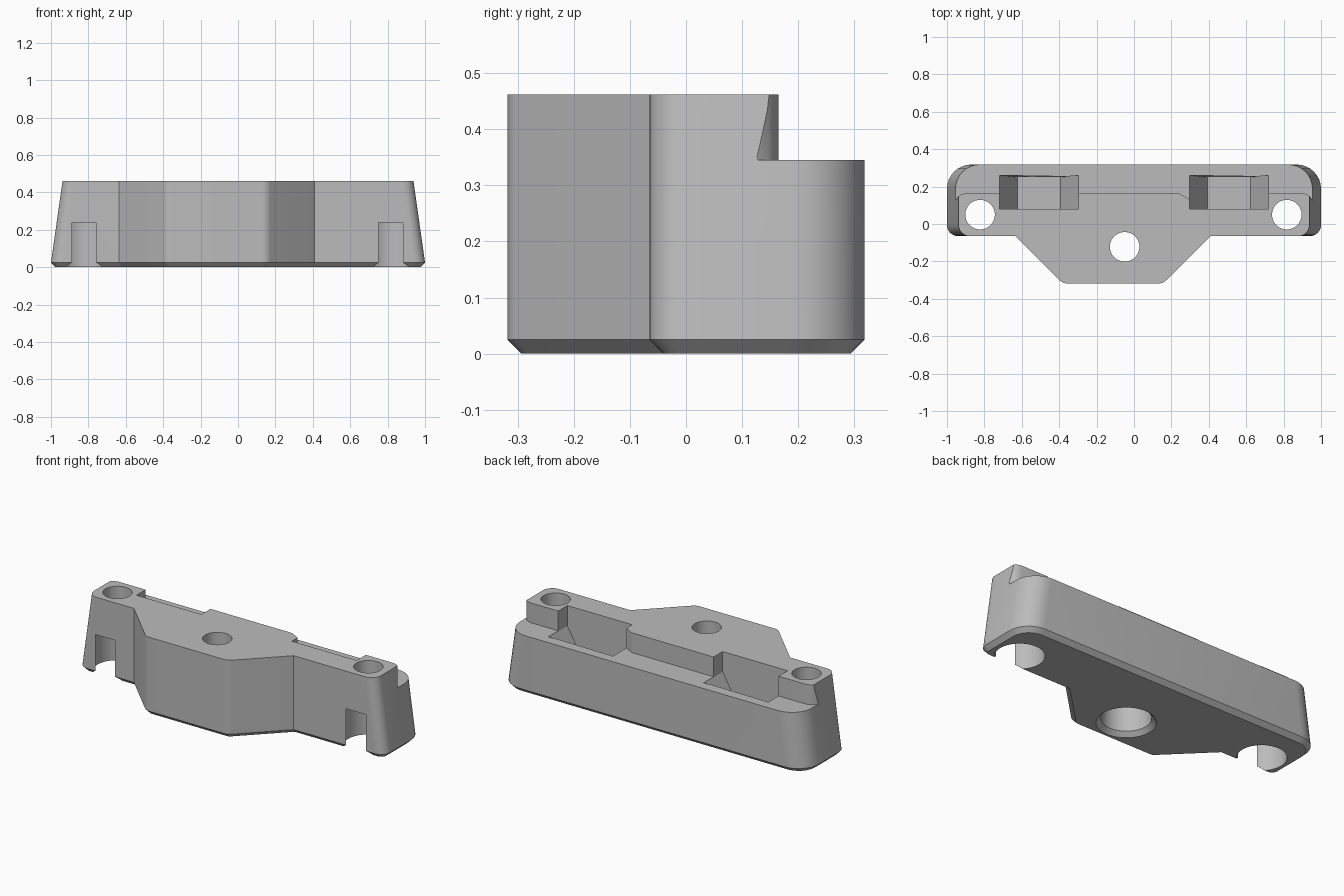
import bpy, bmesh, math
from mathutils import Vector

cube = bpy.data.objects.get("Cube")
if cube:
    bpy.data.objects.remove(cube)

grey = bpy.data.materials.new("plain grey")
grey.use_nodes = True
COLOUR = (0.5, 0.5, 0.5, 1)
grey.diffuse_color = COLOUR
grey.node_tree.nodes["Principled BSDF"].inputs["Base Color"].default_value = COLOUR

BAR_TOP, LEDGE, BEVEL, BORE_TOP = 0.462, 0.345, 0.025, 0.24


def loft(name, rings):
    """Closed solid through rings of 3D points."""
    bm = bmesh.new()
    rows = [[bm.verts.new(p) for p in ring] for ring in rings]
    n = len(rows[0])
    for low, high in zip(rows, rows[1:]):
        for i in range(n):
            j = (i + 1) % n
            bm.faces.new((low[i], low[j], high[j], high[i]))
    bm.faces.new(rows[0][::-1])
    bm.faces.new(rows[-1])
    bmesh.ops.recalc_face_normals(bm, faces=bm.faces[:])
    mesh = bpy.data.meshes.new(name)
    bm.to_mesh(mesh)
    bm.free()
    mesh.materials.append(grey)
    obj = bpy.data.objects.new(name, mesh)
    bpy.context.collection.objects.link(obj)
    return obj


def rounded(corners, steps=8):
    """Outline from (x, y, radius) corners, with true arcs."""
    out = []
    for i, (x, y, r) in enumerate(corners):
        p = Vector((x, y))
        if r == 0:
            out.append(p)
            continue
        a = (Vector(corners[i - 1][:2]) - p).normalized()
        b = (Vector(corners[(i + 1) % len(corners)][:2]) - p).normalized()
        half = a.angle(b) / 2
        centre = p + (a + b).normalized() * r / math.sin(half)
        start = p + a * r / math.tan(half) - centre
        sweep = math.pi - 2 * half
        for k in range(steps + 1):
            t = sweep * k / steps
            out.append(centre + Vector((start.x * math.cos(t) - start.y * math.sin(t),
                                        start.x * math.sin(t) + start.y * math.cos(t))))
    return out


def inset(points, d):
    """Mitred inward offset of a counter-clockwise outline."""
    out = []
    for i, p in enumerate(points):
        e, f = (p - points[i - 1]).normalized(), (points[(i + 1) % len(points)] - p).normalized()
        n1, n2 = Vector((-e.y, e.x)), Vector((-f.y, f.x))
        out.append(p + (n1 + n2) * d / (1 + n1.dot(n2)))
    return out


def level(points, z):
    return [(p[0], p[1], z) for p in points]


def turned(name, x, y, profile, sides=48):
    """Round cutter from (radius, z) pairs."""
    ang = [2 * math.pi * k / sides for k in range(sides)]
    return loft(name, [[(x + r * math.cos(a), y + r * math.sin(a), z) for a in ang]
                       for r, z in profile])


# Body: bar with sloping ends and a wedge-shaped front lug
outline = rounded([(-1, -0.065, 0.06), (-0.635, -0.065, 0), (-0.38, -0.318, 0.06),
                   (0.155, -0.318, 0.06), (0.41, -0.065, 0), (1, -0.065, 0.06),
                   (1, 0.318, 0.13), (-1, 0.318, 0.13)])
top = [Vector((p.x - math.copysign(0.062, p.x) if abs(p.x) > 0.7 else p.x, p.y)) for p in outline]
body = loft("mounting_block", [level(inset(outline, BEVEL), 0), level(outline, BEVEL),
                               level(top, BAR_TOP)])
cutters = []

# Rear ledge, wrapping round the upper corners
half = [(1.1, -0.04), (0.955, 0.125), (0.942, 0.145), (0.925, 0.158), (0.9, 0.165)]
step = [(1.1, 0.5)] + half + [(-x, y) for x, y in half[::-1]] + [(-1.1, 0.5)]
cutters.append(loft("ledge_cutter", [level(step, LEDGE), level(step, 0.6)]))

# Two pockets with slanted lower walls
for x in (-0.508, 0.508):
    w, f = 0.212, 0.116
    shape = [(-w, 0.6), (-w, 0.342), (-f, 0.175), (f, 0.175), (w, 0.342), (w, 0.6)]
    cutters.append(loft("pocket_cutter", [[(x + u, 0.08, z) for u, z in shape],
                                          [(x + u, 0.26 if z > 0.3 else 0.25, z) for u, z in shape]]))

# Small relieved corner beside one pocket
nick = [(0.23, 0.17), (0.31, 0.125), (0.31, 0.17)]
cutters.append(loft("nick_cutter", [level(nick, LEDGE), level(nick, 0.6)]))

# Counterbored screw holes; the end bores break through the front
for x in (-0.823, 0.817):
    cutters.append(turned("end_hole_cutter", x, 0.05,
                          [(0.132, -0.1), (0.132, BORE_TOP), (0.079, BORE_TOP), (0.079, 0.6)]))
cutters.append(turned("centre_hole_cutter", -0.05, -0.122,
                      [(0.157, -0.1), (0.157, 0), (0.132, BEVEL), (0.132, BORE_TOP),
                       (0.079, BORE_TOP), (0.079, 0.6)]))

bpy.context.view_layer.objects.active = body
for cutter in cutters:
    cutter.hide_render = True
    mod = body.modifiers.new("cut", 'BOOLEAN')
    mod.operation, mod.solver, mod.object = 'DIFFERENCE', 'EXACT', cutter
    bpy.ops.object.modifier_apply(modifier=mod.name)
    bpy.data.objects.remove(cutter)

bpy.ops.object.select_all(action='DESELECT')
body.select_set(True)
bpy.ops.object.shade_smooth_by_angle(angle=math.radians(25))
